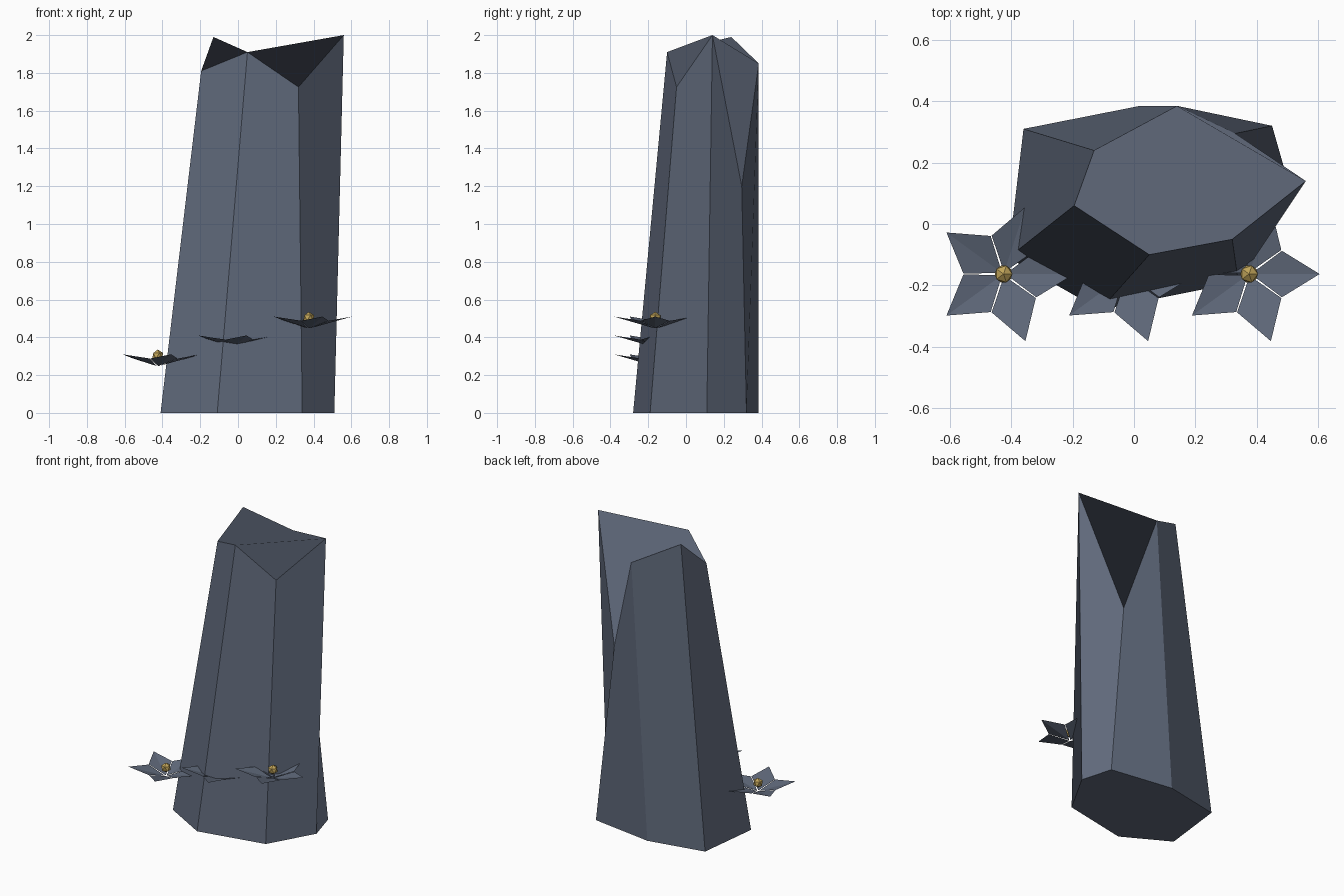
import bpy, math
from mathutils import Matrix, Vector

if "Cube" in bpy.data.objects:
    bpy.data.objects.remove(bpy.data.objects["Cube"])


def material(name, rgb):
    m = bpy.data.materials.new(name)
    m.diffuse_color = (*rgb, 1)
    m.use_nodes = True
    m.node_tree.nodes["Principled BSDF"].inputs["Base Color"].default_value = m.diffuse_color
    return m


stone = material("slate blue", (0.115, 0.14, 0.195))
gold = material("gold", (0.53, 0.37, 0.10))


def mesh_object(name, verts, faces, mat):
    me = bpy.data.meshes.new(name)
    me.from_pydata(verts, [], faces)
    me.materials.append(mat)
    ob = bpy.data.objects.new(name, me)
    bpy.context.collection.objects.link(ob)
    return ob


# Broken seven-sided stone pillar: base ring and jagged top ring
base = [(-.41, -.11), (-.11, -.28), (.34, -.19), (.51, .11),
        (.45, .32), (.02, .385), (-.36, .31)]
top = [(-.195, .06, 1.81), (.05, -.10, 1.91), (.32, -.05, 1.725),
       (.56, .14, 2.0), (.33, .295, 1.2), (.14, .385, 1.85), (-.13, .24, 1.99)]
n = len(base)
sides = [(i, (i + 1) % n, n + (i + 1) % n, n + i) for i in range(n)]
mesh_object("pillar", [(x, y, 0) for x, y in base] + top,
            sides + [tuple(reversed(range(n))), tuple(range(n, 2 * n))], stone)


# Flower: five creased kite petals around a faceted gold centre
def flower(name, x, y, z):
    half = math.radians(35.3)
    petal = [Vector((.006, 0, 0)),
             Vector((.131 * math.cos(half), -.131 * math.sin(half), .04)),
             Vector((.23, 0, .062)),
             Vector((.131 * math.cos(half), .131 * math.sin(half), .04))]
    verts, faces = [], []
    for k in range(5):
        rot = Matrix.Rotation(k * math.tau / 5, 3, 'Z')
        verts += [rot @ p for p in petal]
        faces += [(4 * k, 4 * k + 1, 4 * k + 2), (4 * k, 4 * k + 2, 4 * k + 3)]
    mesh_object(name + "_petals", verts, faces, stone).location = (x, y, z)
    bpy.ops.mesh.primitive_ico_sphere_add(subdivisions=1, radius=.032,
                                          location=(x, y, z + .055))
    centre = bpy.context.object
    centre.name = name + "_centre"
    centre.data.materials.append(gold)


# Three flowers climbing along the front
for i, side in enumerate(("left", "middle", "right")):
    flower(side + "_flower", -.425 + .4 * i, -.163, .248 + .1 * i)
